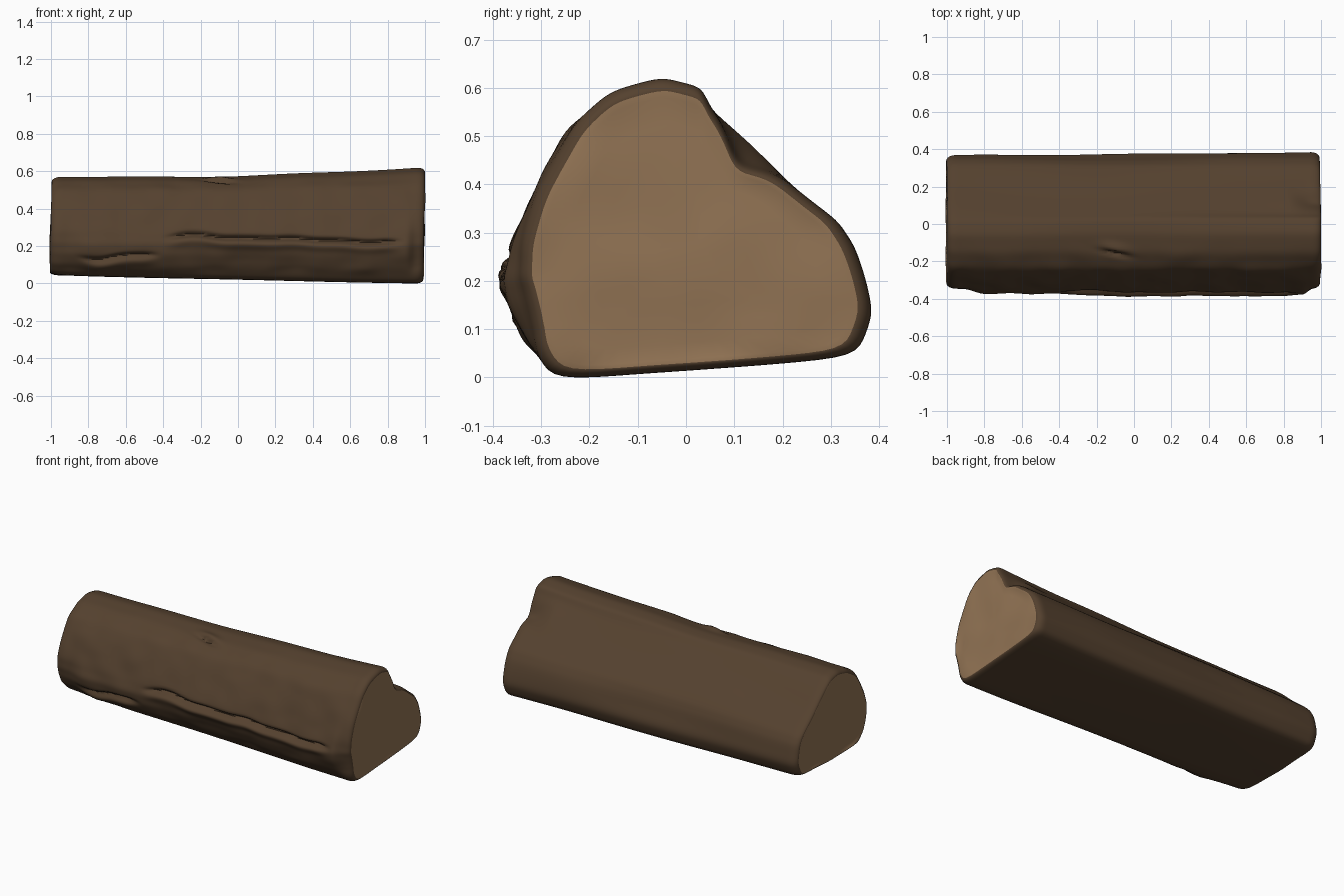
import bpy, bmesh, math
from mathutils import Vector, noise

if "Cube" in bpy.data.objects:
    bpy.data.objects.remove(bpy.data.objects["Cube"])

# Cross-sections (y, z) at the left and right ends, running up the front and down the back
LEFT = [(-.25, .06), (-.32, .11), (-.36, .17), (-.375, .23), (-.36, .30), (-.29, .42),
        (-.23, .51), (-.15, .565), (-.06, .585), (.02, .57), (.07, .53), (.14, .47),
        (.22, .40), (.31, .32), (.34, .27), (.37, .16), (.335, .07), (.05, .06)]
RIGHT = [(-.275, .005), (-.33, .09), (-.36, .16), (-.375, .22), (-.36, .29), (-.30, .43),
         (-.24, .54), (-.16, .61), (-.05, .642), (.03, .622), (.055, .575), (.13, .505),
         (.22, .41), (.315, .34), (.35, .28), (.39, .15), (.352, .055), (.05, .027)]
SUB = 8
CENTRE = Vector((0, .25))


def ramp(a, b, v):
    t = max(0, min(1, (v - a) / (b - a)))
    return t * t * (3 - 2 * t)


def bell(v, width):
    return math.exp(-(v / width) ** 2)


def section(x):
    t = max(0, min(1, (x + 1) / 2))
    pts = []
    for (y0, z0), (y1, z1) in zip(LEFT, RIGHT):
        k = t ** 3 if z0 > .45 else t ** .8
        pts.append(Vector((y0 + (y1 - y0) * t, z0 + (z1 - z0) * k)))
    n = len(pts)
    ring = [pts[i].lerp(pts[(i + 1) % n], j / SUB) for i in range(n) for j in range(SUB)]
    for _ in range(5):
        ring = [(ring[i - 1] + p * 2 + ring[(i + 1) % len(ring)]) / 4
                for i, p in enumerate(ring)]
    return ring


def crack(x, z, x0, x1, zc, depth):
    # Groove with a lip below it, fading out at both ends
    fade = ramp(x0, x0 + .15, x) * (1 - ramp(x1 - .12, x1, x))
    d = z - zc
    lip = .012 * bell(d + .03, .025)
    return fade * (lip - depth * bell(d, .013))


def surface(x, p):
    y, z = p
    side = ramp(.04, .1, z)
    front = ramp(.05, .3, -y) * side
    # Broad unevenness stretched along the grain
    off = .012 * noise.noise(Vector((x * 1.6, y * 5, z * 5))) * (.3 + .7 * side)
    off += .007 * noise.noise(Vector((x * 8, y * 9, z * 9 + 4))) * front
    # Long and short cracks in the front bark
    if y < -.2:
        wave = .012 * noise.noise(Vector((x * 5, 2, 7)))
        off += crack(x, z, -.42, .9, .255 - .02 * ramp(0, .8, x) + wave
                     + .02 * bell(x + .2, .12), .03)
        off += crack(x, z, -.88, -.4, .165 - .03 * bell(x + .75, .1) + wave, .022)
    # Small split knot on the upper front
    if z > .45:
        line = y + .16 + .2 * (x + .1)
        off += bell(x + .1, .07) * (.016 * bell(line - .03, .025) - .022 * bell(line, .013))
    # Missing chip behind the ridge at the right end
    off -= .05 * ramp(.82, .98, x) * bell(math.hypot(y - .13, z - .5), .075)
    # Front bark worn away near both ends
    off -= .03 * front * bell(z - .2, .14) * ((1 - ramp(-.92, -.8, x)) + ramp(.9, .96, x))
    return p + (p - CENTRE).normalized() * off


def material(name, colour):
    m = bpy.data.materials.new(name)
    m.diffuse_color = colour
    m.use_nodes = True
    m.node_tree.nodes["Principled BSDF"].inputs["Base Color"].default_value = m.diffuse_color
    return m


# Stations along the log: (x, scale), with rounded shoulders at the ends
STEPS, EDGE, INSET = 130, .05, .075
stations = [(-.95 + 1.9 * i / STEPS, 1) for i in range(STEPS + 1)]
for a in (20, 40, 60, 78, 90):
    r = math.radians(a)
    s = 1 - INSET * (1 - math.cos(r))
    stations.append((.95 + .045 * math.sin(r), s))
    stations.insert(0, (-.95 - EDGE * math.sin(r), s))

bm = bmesh.new()


def add_ring(x, scale, cap=0):
    verts = []
    for p in section(x):
        q = CENTRE + (surface(x, p) - CENTRE) * scale
        # Both sawn ends lean slightly
        lean = (.02 * (q.y - .35)) * ramp(.8, 1, abs(x))
        bump = cap * .008 * noise.noise(Vector((x, q.x * 6, q.y * 6)))
        verts.append(bm.verts.new((x + lean + bump, q.x, q.y)))
    return verts


def bridge(a, b, mat=0):
    n = len(a)
    for i in range(n):
        f = bm.faces.new((a[i], a[(i + 1) % n], b[(i + 1) % n], b[i]))
        f.material_index = mat


# Bark body
rings = [add_ring(x, s) for x, s in stations]
for a, b in zip(rings, rings[1:]):
    bridge(a, b)

# Sawn end faces
for outer, (x, s) in ((rings[0], stations[0]), (rings[-1], stations[-1])):
    for k in (.96, .8, .6, .4, .2):
        inner = add_ring(x, s * k, 1)
        bridge(outer, inner, 1)
        outer = inner
    f = bm.faces.new(outer)
    f.material_index = 1

bmesh.ops.recalc_face_normals(bm, faces=bm.faces[:])

# Rest the log on the ground
low = min(v.co.z for v in bm.verts)
for v in bm.verts:
    v.co.z -= low

mesh = bpy.data.meshes.new("split_log")
bm.to_mesh(mesh)
bm.free()
mesh.materials.append(material("bark", (.09, .053, .028, 1)))
mesh.materials.append(material("cut_wood", (.29, .175, .09, 1)))
log = bpy.data.objects.new("split_log", mesh)
bpy.context.collection.objects.link(log)
bpy.context.view_layer.objects.active = log
log.select_set(True)
bpy.ops.object.shade_smooth_by_angle(angle=math.radians(50))
